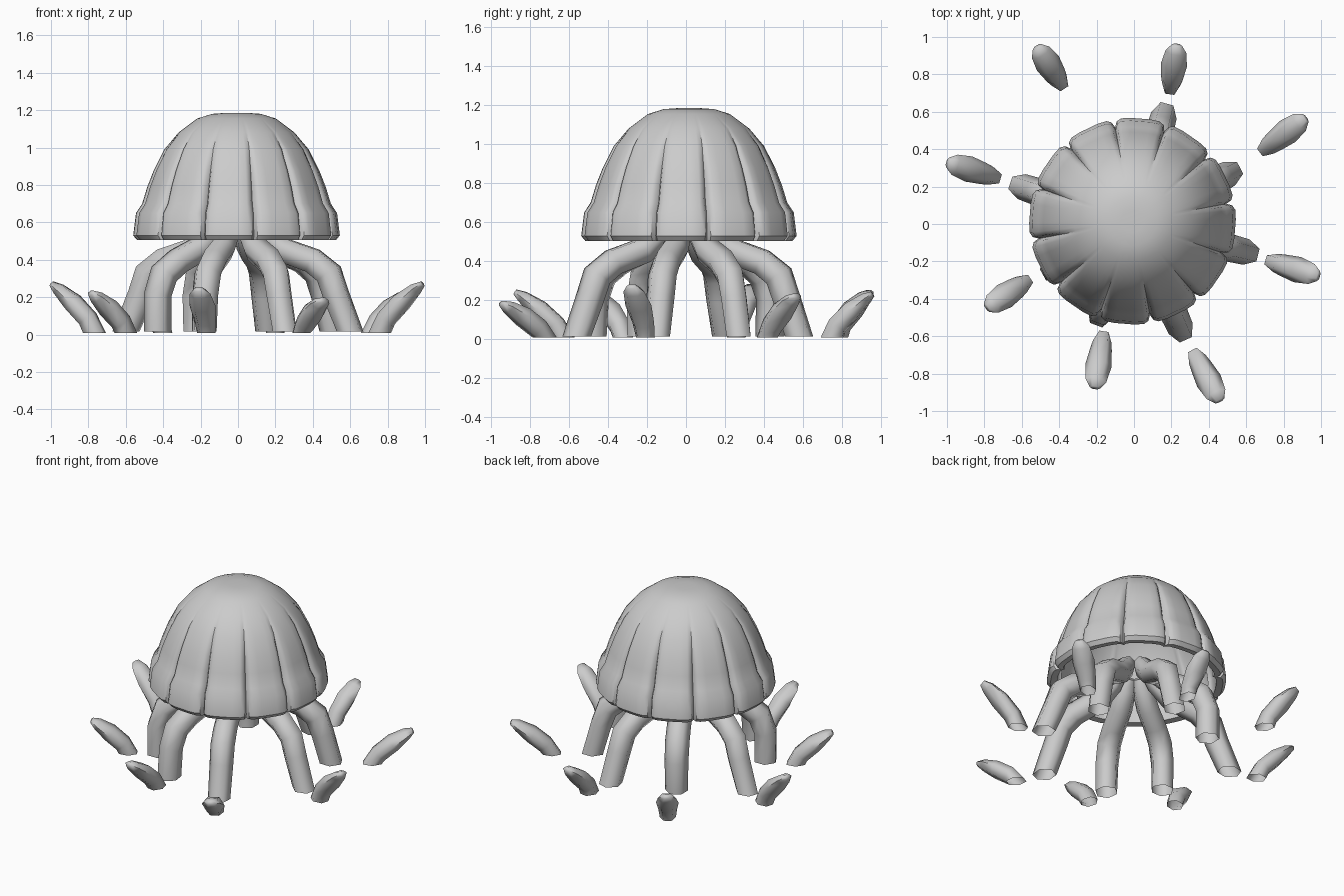
import bpy, bmesh
from math import sin, cos, radians, pi, hypot
from mathutils import Vector

cube = bpy.data.objects.get("Cube")
if cube:
    bpy.data.objects.remove(cube, do_unlink=True)

grey = bpy.data.materials.new("plain grey")
grey.use_nodes = True
grey.diffuse_color = (0.6, 0.6, 0.6, 1)
grey.node_tree.nodes["Principled BSDF"].inputs["Base Color"].default_value = (0.6, 0.6, 0.6, 1)


def loft(name, rings, angle, cap_last):
    """Skin a list of closed rings, cap the first (and last if asked) and shade smooth."""
    bm = bmesh.new()
    loops = [[bm.verts.new(p) for p in ring] for ring in rings]
    n = len(loops[0])
    for a, b in zip(loops, loops[1:]):
        for i in range(n):
            j = (i + 1) % n
            bm.faces.new((a[i], a[j], b[j], b[i]))
    bm.faces.new(loops[0][::-1])
    if cap_last:
        bm.faces.new(loops[-1])
    bmesh.ops.recalc_face_normals(bm, faces=bm.faces)
    mesh = bpy.data.meshes.new(name)
    bm.to_mesh(mesh)
    bm.free()
    obj = bpy.data.objects.new(name, mesh)
    bpy.context.collection.objects.link(obj)
    mesh.materials.append(grey)
    bpy.ops.object.select_all(action='DESELECT')
    obj.select_set(True)
    bpy.context.view_layer.objects.active = obj
    bpy.ops.object.shade_smooth_by_angle(angle=radians(angle))


def sweep(name, origin, direction, stations, sides=6):
    """Tube in an upright plane, open and cut level at its last station.
    Stations are (reach, z, half width, half depth)."""
    out = Vector((direction[0], direction[1], 0)).normalized()
    up = Vector((0, 0, 1))
    side = up.cross(out)
    last = len(stations) - 1
    pts = [Vector((origin[0], origin[1], 0)) + out * r + up * z for r, z, _, _ in stations]
    rings = []
    for k, (_, _, w, d) in enumerate(stations):
        tangent = (pts[min(k + 1, last)] - pts[max(k - 1, 0)]).normalized()
        normal = out if k == last else tangent.cross(side)
        rings.append([pts[k] + side * (w * cos(2 * pi * i / sides))
                      + normal * (d * sin(2 * pi * i / sides)) for i in range(sides)])
    loft(name, rings, 75, False)


# Bell: twelve lobes split by creases that deepen towards the rim; a thin hollow shell
LOBES = 12
LOBE_STEPS = ((0, 1), (0.05, 0.35), (0.14, 0.04), (0.32, 0), (0.5, 0),
              (0.68, 0), (0.86, 0.04), (0.95, 0.35))
BELL = ((0.06, 1.185, 0), (0.13, 1.18, 0), (0.21, 1.155, 0), (0.31, 1.08, 0),
        (0.385, 0.99, 0.014), (0.44, 0.88, 0.03), (0.475, 0.79, 0.038), (0.502, 0.70, 0.044),
        (0.535, 0.65, 0.047), (0.55, 0.53, 0.047), (0.53, 0.505, 0.035),
        (0.49, 0.51, 0.02), (0.485, 0.62, 0.02), (0.46, 0.75, 0.01), (0.36, 0.98, 0),
        (0.2, 1.12, 0), (0.06, 1.155, 0))


def bell_ring(radius, z, crease):
    ring = []
    for lobe in range(LOBES):
        for t, depth in LOBE_STEPS:
            a = radians(10.5) + (lobe + t) * 2 * pi / LOBES
            r = radius + 0.3 * crease * abs(t - 0.5) - crease * depth
            ring.append((r * cos(a) - 0.008, r * sin(a) + 0.015, z))
    return ring


loft("bell", [bell_ring(*p) for p in BELL], 40, True)

# Each arm: foot where it meets the ground, then start, end and height of its raised tip
ARMS = (
    ((0.16, 0.58), (0.19, 0.69), (0.23, 0.96), 0.24),
    ((0.51, 0.27), (0.67, 0.38), (0.92, 0.57), 0.23),
    ((0.60, -0.15), (0.70, -0.19), (0.99, -0.28), 0.28),
    ((0.25, -0.56), (0.31, -0.67), (0.46, -0.95), 0.19),
    ((-0.18, -0.48), (-0.16, -0.57), (-0.21, -0.88), 0.25),
    ((-0.43, -0.24), (-0.55, -0.29), (-0.79, -0.45), 0.23),
    ((-0.60, 0.20), (-0.71, 0.24), (-1.0, 0.33), 0.28),
    ((-0.23, 0.43), (-0.37, 0.72), (-0.52, 0.95), 0.25),
)
for n, (foot, start, end, height) in enumerate(ARMS, 1):
    # Bent arm from inside the bell down to the ground
    reach = hypot(*foot)
    elbow = 0.28 + 0.39 * reach
    sweep(f"tentacle_{n}", (0, 0), foot, (
        (0.10, 0.60, 0.05, 0.05), (0.15, 0.54, 0.066, 0.066), (0.24, 0.455, 0.073, 0.073),
        (elbow - 0.11, 0.395, 0.075, 0.075), (elbow - 0.02, 0.325, 0.076, 0.078),
        (elbow + 0.02, 0.21, 0.074, 0.074), (reach, 0.015, 0.07, 0.075)))

    # Leaf-shaped tip rising from the ground
    run = (end[0] - start[0], end[1] - start[1])
    length = hypot(*run)
    sweep(f"tentacle_tip_{n}", start, run, (
        (0.985 * length, 0.97 * height, 0.028, 0.016), (0.86 * length, 0.87 * height, 0.056, 0.034),
        (0.6 * length, 0.62 * height, 0.07, 0.054), (0.32 * length, 0.3 * height, 0.058, 0.056),
        (0.06, 0.008, 0.05, 0.065)))
